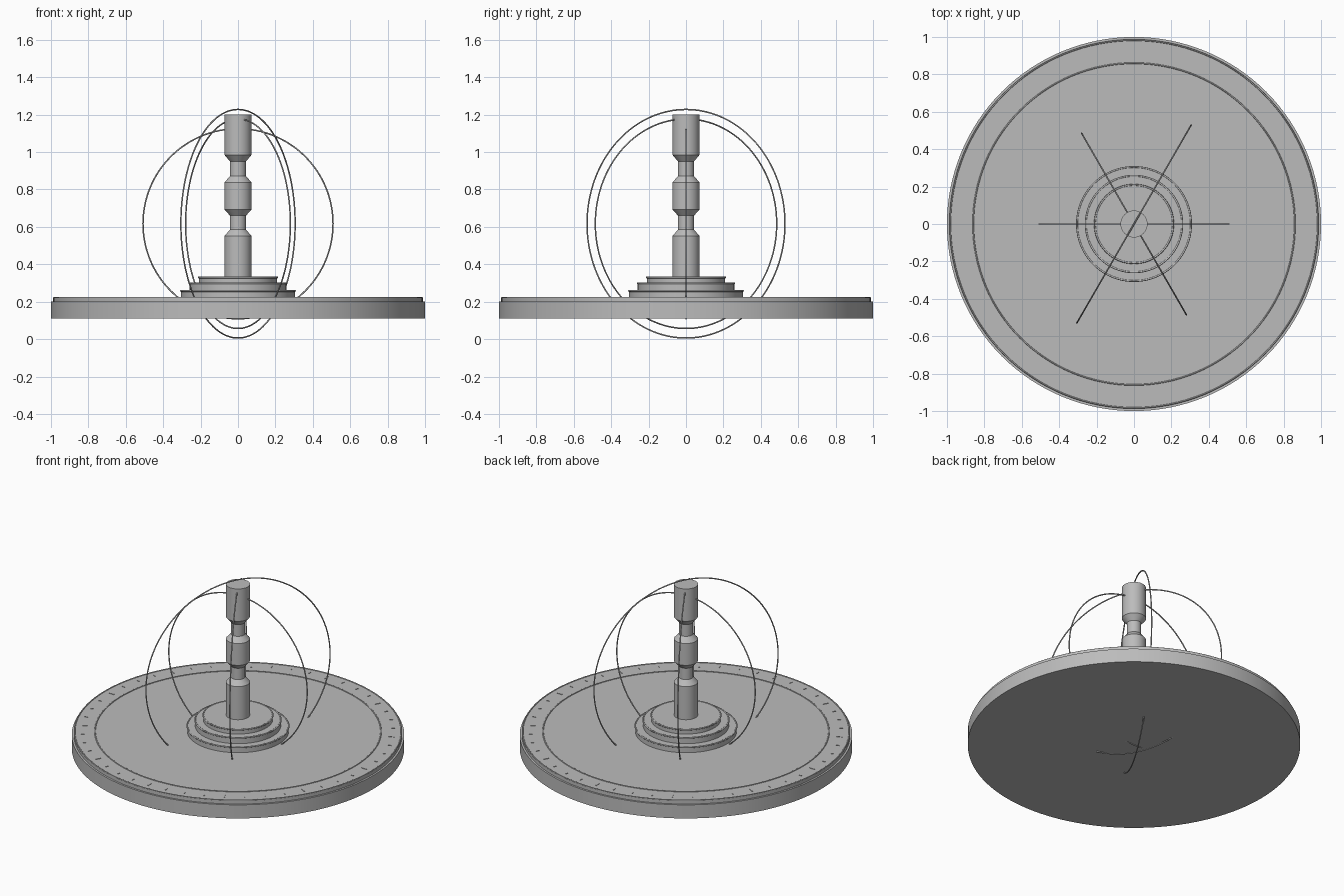
import bpy, bmesh, math
from mathutils import Matrix

cube = bpy.data.objects.get("Cube")
if cube:
    bpy.data.objects.remove(cube, do_unlink=True)

grey = bpy.data.materials.new("plain grey")
grey.use_nodes = True
COLOUR = (0.5, 0.5, 0.5, 1)
grey.diffuse_color = COLOUR
grey.node_tree.nodes["Principled BSDF"].inputs["Base Color"].default_value = COLOUR


def finish(name, bm):
    """Turn a bmesh into a smooth-shaded object with sharp edges kept."""
    bmesh.ops.recalc_face_normals(bm, faces=bm.faces)
    mesh = bpy.data.meshes.new(name)
    bm.to_mesh(mesh)
    bm.free()
    mesh.materials.append(grey)
    obj = bpy.data.objects.new(name, mesh)
    bpy.context.collection.objects.link(obj)
    bpy.ops.object.select_all(action="DESELECT")
    obj.select_set(True)
    bpy.context.view_layer.objects.active = obj
    bpy.ops.object.shade_smooth_by_angle(angle=math.radians(30))
    return obj


def lathe(name, profile, sides):
    """Spin (radius, height) points into a capped solid."""
    bm = bmesh.new()
    rings = []
    for r, z in profile:
        rings.append([bm.verts.new((r * math.cos(a), r * math.sin(a), z))
                      for a in (math.tau * i / sides for i in range(sides))])
    for low, high in zip(rings, rings[1:]):
        for i in range(sides):
            j = (i + 1) % sides
            bm.faces.new((low[i], low[j], high[j], high[i]))
    bm.faces.new(rings[0])
    bm.faces.new(rings[-1])
    return finish(name, bm)


def hoop(name, radius, tube, z):
    """Thin horizontal ring."""
    bpy.ops.mesh.primitive_torus_add(major_radius=radius, minor_radius=tube, location=(0, 0, z),
                                     major_segments=128, minor_segments=8)
    obj = bpy.context.object
    obj.name = name
    obj.data.materials.append(grey)
    bpy.ops.object.shade_smooth()
    return obj


# Round platform with a narrow step at its top edge
lathe("platform", [(1, 0.11), (1, 0.2), (0.988, 0.2), (0.988, 0.222)], 128)
hoop("platform_outer_trim", 0.983, 0.004, 0.222)
hoop("platform_inner_trim", 0.86, 0.004, 0.222)

# Dial ticks, with a longer one every thirty degrees
bm = bmesh.new()
for i in range(48):
    inner, width = (0.91, 0.006) if i % 4 == 0 else (0.925, 0.004)
    outer = 0.945
    place = (Matrix.Rotation(math.tau * i / 48, 4, "Z")
             @ Matrix.Translation(((inner + outer) / 2, 0, 0.222))
             @ Matrix.Diagonal((outer - inner, width, 0.006, 1)))
    bmesh.ops.create_cube(bm, size=1, matrix=place)
finish("dial_ticks", bm)

# Three stacked steps, each with a thin rim
bottom = 0.22
for name, radius, top in (("lower", 0.305, 0.26), ("middle", 0.258, 0.301), ("upper", 0.209, 0.332)):
    lathe(name + "_step", [(radius, bottom), (radius, top)], 96)
    hoop(name + "_step_rim", radius, 0.005, top - 0.002)
    bottom = top

# Central column with two pinched necks
WIDE, NECK = 0.072, 0.043
lathe("column", [(WIDE, 0.33), (WIDE, 0.552), (NECK, 0.585), (NECK, 0.66), (WIDE, 0.693),
                 (WIDE, 0.838), (NECK, 0.872), (NECK, 0.95), (WIDE, 0.985), (WIDE, 1.2)], 48)

# Upright orbit rings crossing at the column
for name, radius, turn in (("small", 0.508, 0), ("medium", 0.56, -60), ("large", 0.611, 60)):
    ring = hoop(name + "_orbit_ring", radius, 0.004, 0.617)
    ring.rotation_euler = (math.pi / 2, 0, math.radians(turn))
